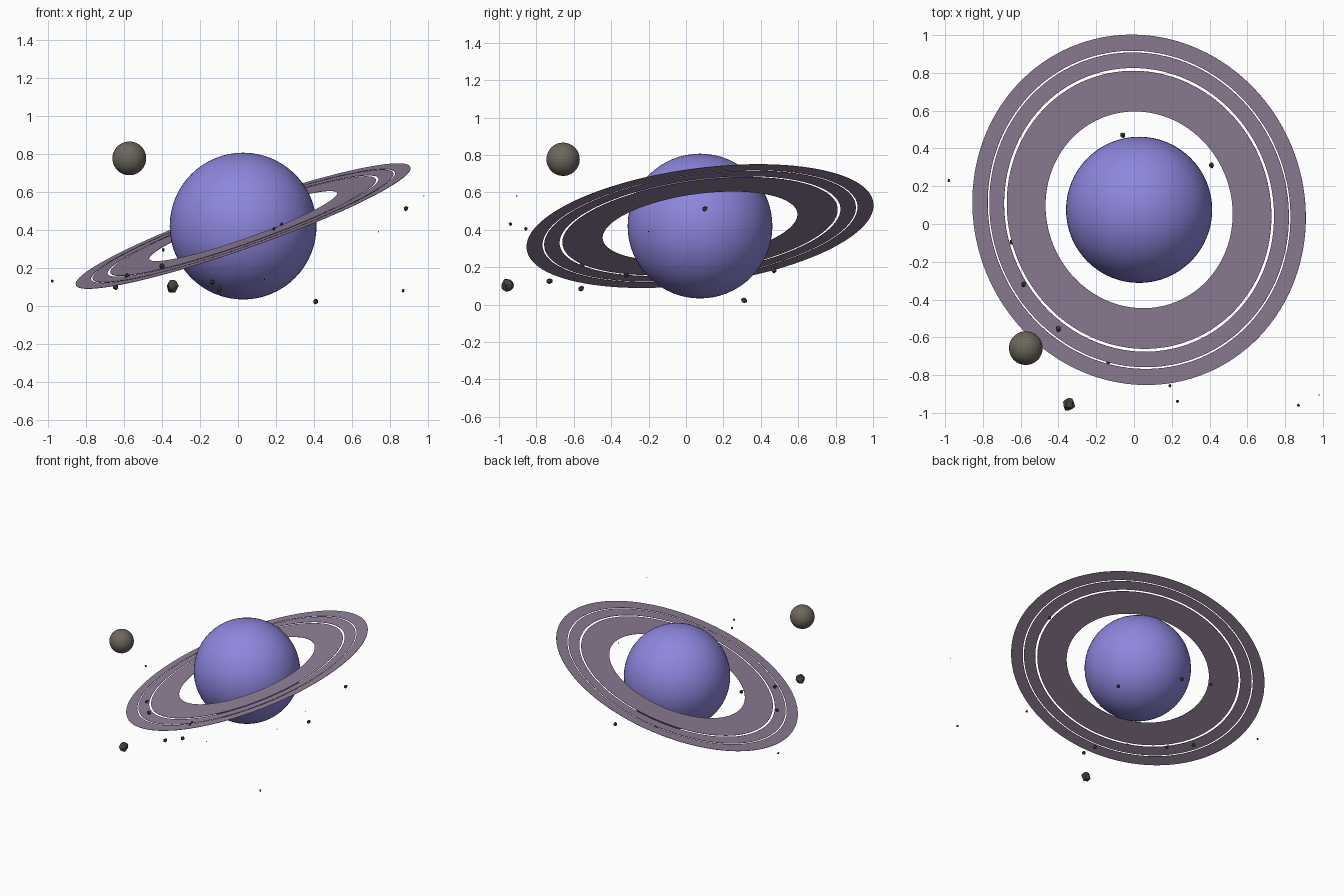
import bpy, bmesh, math, random
from mathutils import Vector

random.seed(7)
if "Cube" in bpy.data.objects:
    bpy.data.objects.remove(bpy.data.objects["Cube"], do_unlink=True)


def material(name, rgb):
    mat = bpy.data.materials.new(name)
    mat.use_nodes = True
    mat.diffuse_color = (*rgb, 1)
    mat.node_tree.nodes["Principled BSDF"].inputs["Base Color"].default_value = (*rgb, 1)
    return mat


violet = material("violet", (0.27, 0.24, 0.73))
mauve = material("dusty mauve", (0.28, 0.21, 0.31))
taupe = material("taupe grey", (0.15, 0.135, 0.11))
charcoal = material("charcoal", (0.06, 0.06, 0.055))


def add_object(name, bm, mat, location, smooth=False):
    mesh = bpy.data.meshes.new(name)
    bm.to_mesh(mesh)
    bm.free()
    mesh.materials.append(mat)
    for face in mesh.polygons:
        face.use_smooth = smooth
    obj = bpy.data.objects.new(name, mesh)
    obj.location = location
    bpy.context.collection.objects.link(obj)
    return obj


def ball(name, location, radius, mat):
    bm = bmesh.new()
    bmesh.ops.create_uvsphere(bm, u_segments=64, v_segments=32, radius=radius)
    return add_object(name, bm, mat, location, True)


def ring(name, inner, outer, thickness=0.002):
    # Spin a thin rectangular section around the ring axis
    bm = bmesh.new()
    h = thickness / 2
    section = [bm.verts.new((r, 0, z)) for r, z in
               ((inner, -h), (outer, -h), (outer, h), (inner, h))]
    edges = [bm.edges.new((section[i], section[(i + 1) % 4])) for i in range(4)]
    bmesh.ops.spin(bm, geom=section + edges, cent=(0, 0, 0), axis=(0, 0, 1),
                   angle=math.tau, steps=128)
    bmesh.ops.remove_doubles(bm, verts=bm.verts, dist=0.0001)
    bmesh.ops.recalc_face_normals(bm, faces=bm.faces)
    obj = add_object(name, bm, mauve, centre)
    obj.rotation_mode = 'QUATERNION'
    obj.rotation_quaternion = Vector((0, 0, 1)).rotation_difference(ring_axis)


def rock(name, location, radius, detail=1):
    # Lumpy faceted boulder
    bm = bmesh.new()
    bmesh.ops.create_icosphere(bm, subdivisions=detail, radius=radius)
    for v in bm.verts:
        v.co *= random.uniform(0.8, 1.15)
        v.co.x *= 0.85
    add_object(name, bm, charcoal, location)


# Planet and its moon
centre = Vector((0.027, 0.075, 0.42))
ball("planet", centre, 0.387, violet)
ball("moon", (-0.573, -0.657, 0.777), 0.089, taupe)

# Three tilted ring bands with narrow gaps
ring_axis = Vector((-0.33, -0.126, 0.936)).normalized()
ring("inner_ring", 0.525, 0.742)
ring("middle_ring", 0.757, 0.840)
ring("outer_ring", 0.849, 0.935)

# Large asteroid
rock("large_asteroid", (-0.345, -0.955, 0.105), 0.037, 2)

# Small asteroids
small = [(-0.06, 0.47, 0.185), (0.41, 0.31, 0.022), (-0.645, -0.095, 0.10),
         (-0.585, -0.32, 0.158), (-0.4, -0.555, 0.21), (-0.1, -0.56, 0.085),
         (-0.135, -0.73, 0.127), (0.885, 0.1, 0.512)]
for i, spot in enumerate(small):
    rock(f"small_asteroid_{i + 1}", spot, 0.017)

# Pebbles
pebbles = [(-0.98, 0.23, 0.13), (0.19, -0.857, 0.405), (0.23, -0.94, 0.43),
           (0.87, -0.96, 0.08), (-0.395, 0.4, 0.295)]
for i, spot in enumerate(pebbles):
    rock(f"pebble_{i + 1}", spot, 0.010)

# Specks of dust
for i, spot in enumerate([(0.98, -0.905, 0.58), (0.74, -0.2, 0.39), (0.14, -0.6, 0.14)]):
    rock(f"dust_speck_{i + 1}", spot, 0.004)
